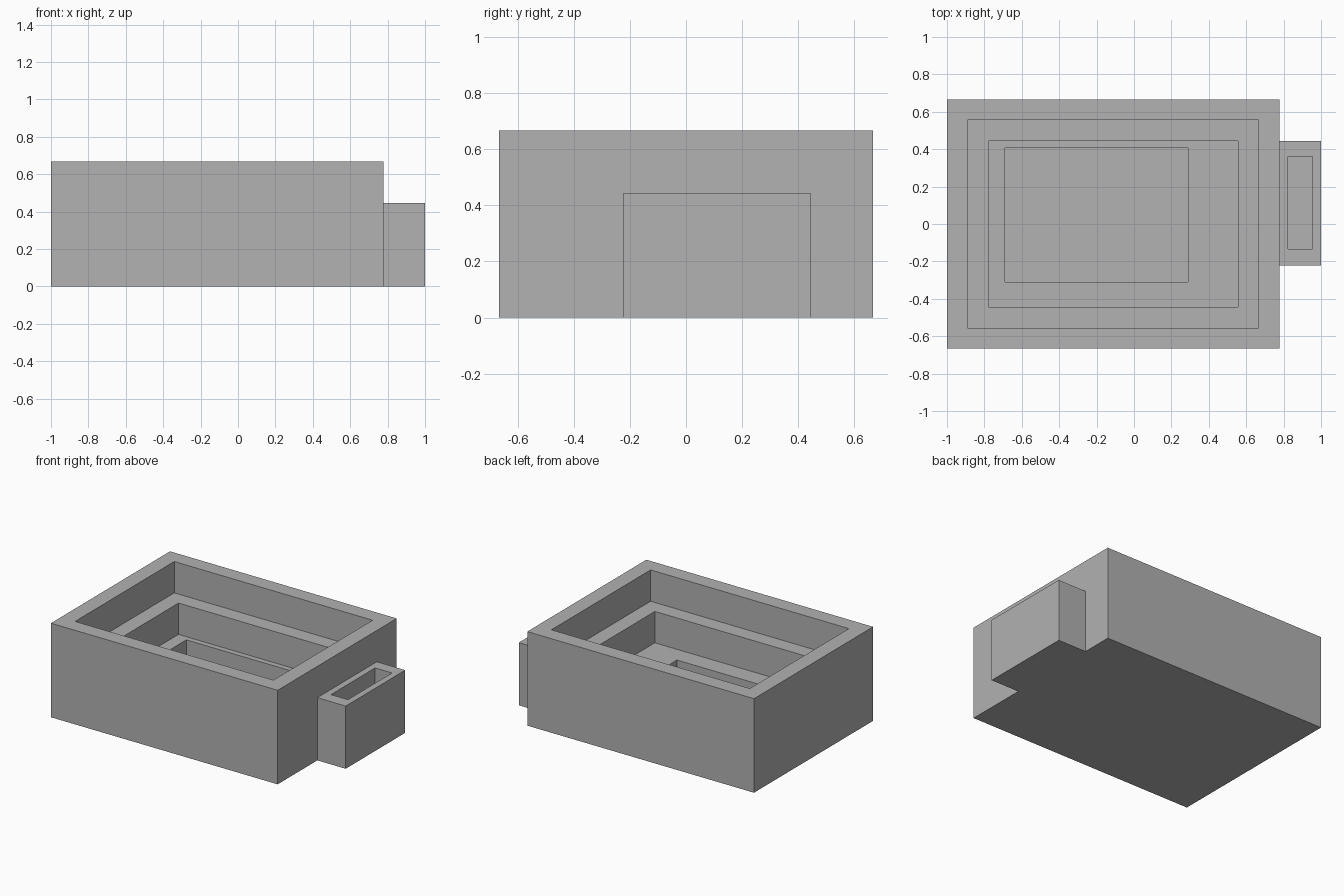
import bpy
import bmesh

cube = bpy.data.objects.get("Cube")
if cube:
    bpy.data.objects.remove(cube, do_unlink=True)

U = 1 / 9  # design unit: the model is 18 units long

grey = bpy.data.materials.new("plain grey")
grey.use_nodes = True
colour = (0.445, 0.445, 0.445, 1)
grey.diffuse_color = colour
grey.node_tree.nodes["Principled BSDF"].inputs["Base Color"].default_value = colour


def stepped_box(name, height, steps):
    """Box with nested pockets; each step is (x0, x1, y0, y1, depth of floor)."""
    bm = bmesh.new()

    def ring(x0, x1, y0, y1, z):
        corners = ((x0, y0), (x1, y0), (x1, y1), (x0, y1))
        return [bm.verts.new((x * U, y * U, z * U)) for x, y in corners]

    # Each rectangle gives one ring at its rim and one at its floor
    rings = [ring(*steps[0][:4], 0), ring(*steps[0][:4], height)]
    z = height
    for *rect, depth in steps[1:]:
        rings.append(ring(*rect, z))
        z -= depth
        rings.append(ring(*rect, z))

    # Walls and ledges between rings, then underside and deepest floor
    for a, b in zip(rings, rings[1:]):
        for i in range(4):
            j = (i + 1) % 4
            bm.faces.new((a[i], a[j], b[j], b[i]))
    bm.faces.new(rings[0][::-1])
    bm.faces.new(rings[-1])
    bmesh.ops.recalc_face_normals(bm, faces=bm.faces)

    mesh = bpy.data.meshes.new(name)
    bm.to_mesh(mesh)
    bm.free()
    mesh.materials.append(grey)
    obj = bpy.data.objects.new(name, mesh)
    bpy.context.collection.objects.link(obj)
    return obj


# Main basin: two even ledges and an off-centre pocket in the floor
stepped_box("main_basin", 6, [
    (-9, 7, -6, 6, 0),
    (-8, 6, -5, 5, 2),
    (-7, 5, -4, 4, 2),
    (-6.2, 2.6, -2.8, 3.65, 1.1),
])

# Low side trough against the left end
stepped_box("side_trough", 4, [
    (7, 9, -2, 4, 0),
    (7.4, 8.6, -1.2, 3.25, 3),
])
